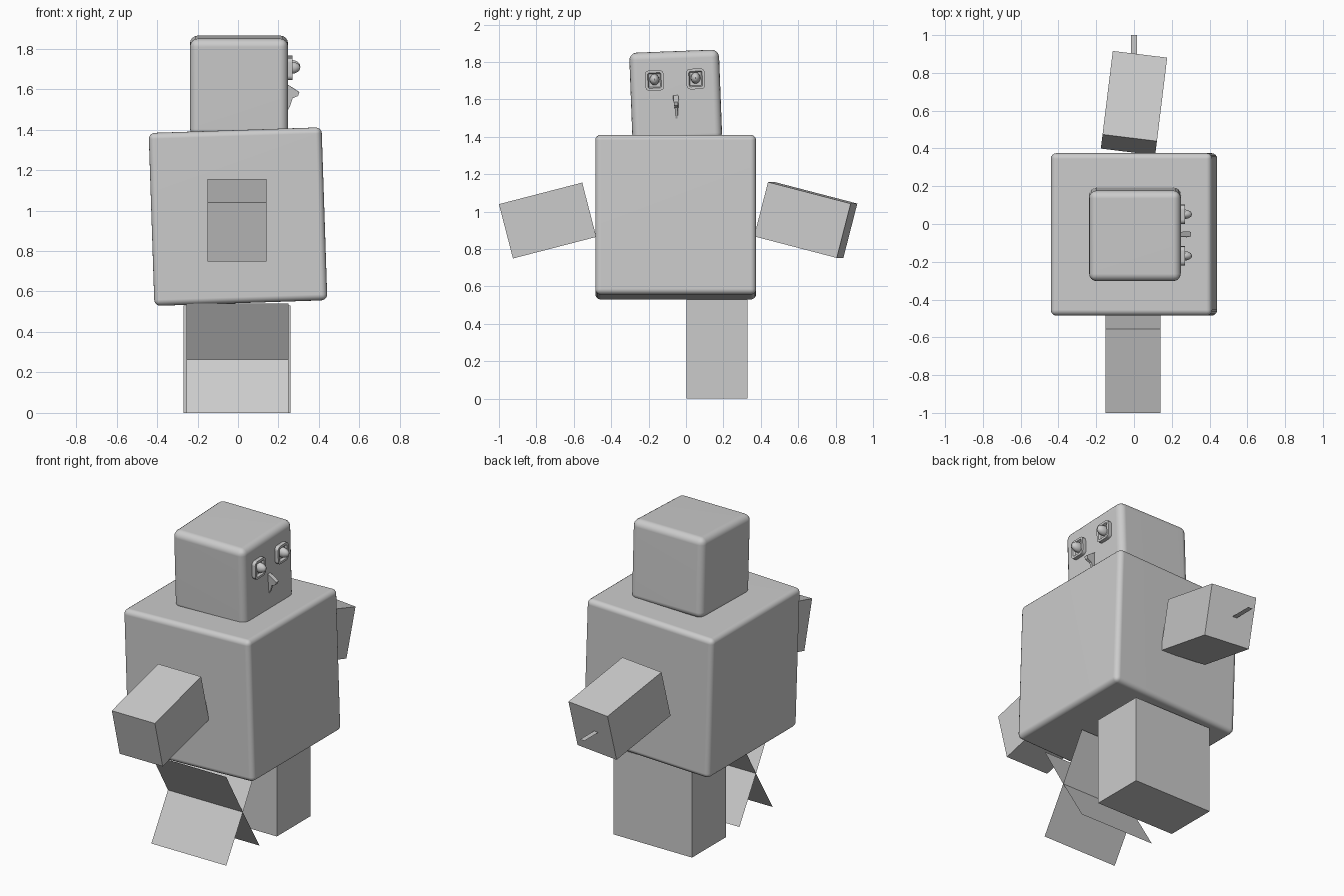
import bpy, bmesh
from math import radians
from mathutils import Euler, Matrix, Vector

old = bpy.data.objects.get("Cube")
if old:
    bpy.data.objects.remove(old)

grey = bpy.data.materials.new("plain grey")
grey.use_nodes = True
grey.diffuse_color = (0.6, 0.6, 0.6, 1)
grey.node_tree.nodes["Principled BSDF"].inputs["Base Color"].default_value = (0.6, 0.6, 0.6, 1)


def finish(name, bm, centre=(0, 0, 0), turn=(0, 0, 0), smooth=False):
    mesh = bpy.data.meshes.new(name)
    bm.to_mesh(mesh)
    bm.free()
    mesh.materials.append(grey)
    ob = bpy.data.objects.new(name, mesh)
    ob.location = centre
    ob.rotation_euler = [radians(a) for a in turn]
    bpy.context.collection.objects.link(ob)
    if smooth:
        bpy.ops.object.select_all(action="DESELECT")
        ob.select_set(True)
        bpy.context.view_layer.objects.active = ob
        bpy.ops.object.shade_smooth_by_angle(angle=radians(40))
        ob.modifiers.new("even shading", "WEIGHTED_NORMAL").keep_sharp = True
    return ob


def box(name, centre, size, turn=(0, 0, 0), bevel=0.0):
    bm = bmesh.new()
    bmesh.ops.create_cube(bm, size=1)
    bmesh.ops.scale(bm, vec=size, verts=bm.verts)
    if bevel:
        bmesh.ops.bevel(bm, geom=bm.edges[:], offset=bevel, segments=4,
                        profile=0.5, affect="EDGES")
    return finish(name, bm, centre, turn, bool(bevel))


# Body and head, slightly crooked
box("body", (0, -0.055, 0.97), (0.855, 0.86, 0.855), (0, -1.9, 0), 0.03)
head_centre, head_turn = Vector((0.005, -0.055, 1.615)), (2.2, 0, 0)
box("head", head_centre, (0.485, 0.48, 0.485), head_turn, 0.04)

# Arms hang outward; one also swings sideways
box("right_arm", (-0.005, -0.74, 0.952), (0.29, 0.46, 0.3), (14.5, 0, 0))
box("left_arm", (0, 0.64, 0.955), (0.29, 0.46, 0.3), (-14.5, 0, -7))

# Solid leg
box("left_leg", (-0.005, 0.165, 0.265), (0.53, 0.325, 0.53))


def sheet(name, corners):
    bm = bmesh.new()
    bm.faces.new([bm.verts.new(c) for c in corners])
    finish(name, bm)


# Crossed sheets of the folded leg
for name, side in (("front", 1), ("back", -1)):
    top, low, mid = -0.31 + 0.16 * side, -0.31 - 0.16 * side, -0.31
    for half, y, z in (("upper", top, 0.54), ("lower", low, 0)):
        sheet(f"{name}_{half}_leg_sheet", [(-0.255, mid, 0.265), (0.25, mid, 0.265),
                                           (0.25, y, z), (-0.255, y, z)])

# Thin tab on the arm end
sheet("arm_tab", [(-0.015, 0.85, 0.9), (0.015, 0.85, 0.9),
                  (0.015, 1, 0.9), (-0.015, 1, 0.9)])

# Eyes: rounded frame with a sunken middle and a bulging pupil
spin = Euler([radians(a) for a in head_turn]).to_matrix()


def on_face(y, z, out=0.0):
    return head_centre + spin @ Vector((0.24 + out, y, z))


for name, y in (("right", -0.11), ("left", 0.11)):
    bm = bmesh.new()
    bmesh.ops.create_cube(bm, size=1)
    bmesh.ops.scale(bm, vec=(0.04, 0.1, 0.11), verts=bm.verts)
    along = [e for e in bm.edges if abs((e.verts[0].co - e.verts[1].co).x) > 0.01]
    bmesh.ops.bevel(bm, geom=along, offset=0.022, segments=3, profile=0.5, affect="EDGES")
    front = [f for f in bm.faces if f.normal.x > 0.9]
    bmesh.ops.inset_region(bm, faces=front, thickness=0.014, depth=0)
    bmesh.ops.inset_region(bm, faces=front, thickness=0.006, depth=-0.014)
    finish(f"{name}_eye_frame", bm, on_face(y, 0.09, 0.005), head_turn, True)

    bm = bmesh.new()
    bmesh.ops.create_uvsphere(bm, u_segments=12, v_segments=8, radius=1)
    bmesh.ops.scale(bm, vec=(0.045, 0.026, 0.03), verts=bm.verts)
    finish(f"{name}_pupil", bm, on_face(y, 0.095, 0.018), head_turn, True)

# Hooked beak: a side profile narrowing to the bottom
profile = [(-0.01, 0.015, 0.012), (0.035, -0.015, 0.016), (0.058, -0.03, 0.012),
           (0.052, -0.048, 0.01), (0.025, -0.06, 0.008), (0.012, -0.1, 0.006),
           (-0.01, -0.14, 0.003)]
bm = bmesh.new()
left = [bm.verts.new((x, w, z)) for x, z, w in profile]
right = [bm.verts.new((x, -w, z)) for x, z, w in profile]
bm.faces.new(left)
bm.faces.new(right[::-1])
for i in range(len(profile)):
    j = (i + 1) % len(profile)
    bm.faces.new((left[j], left[i], right[i], right[j]))
bmesh.ops.recalc_face_normals(bm, faces=bm.faces)
finish("beak", bm, on_face(0, 0), head_turn)
